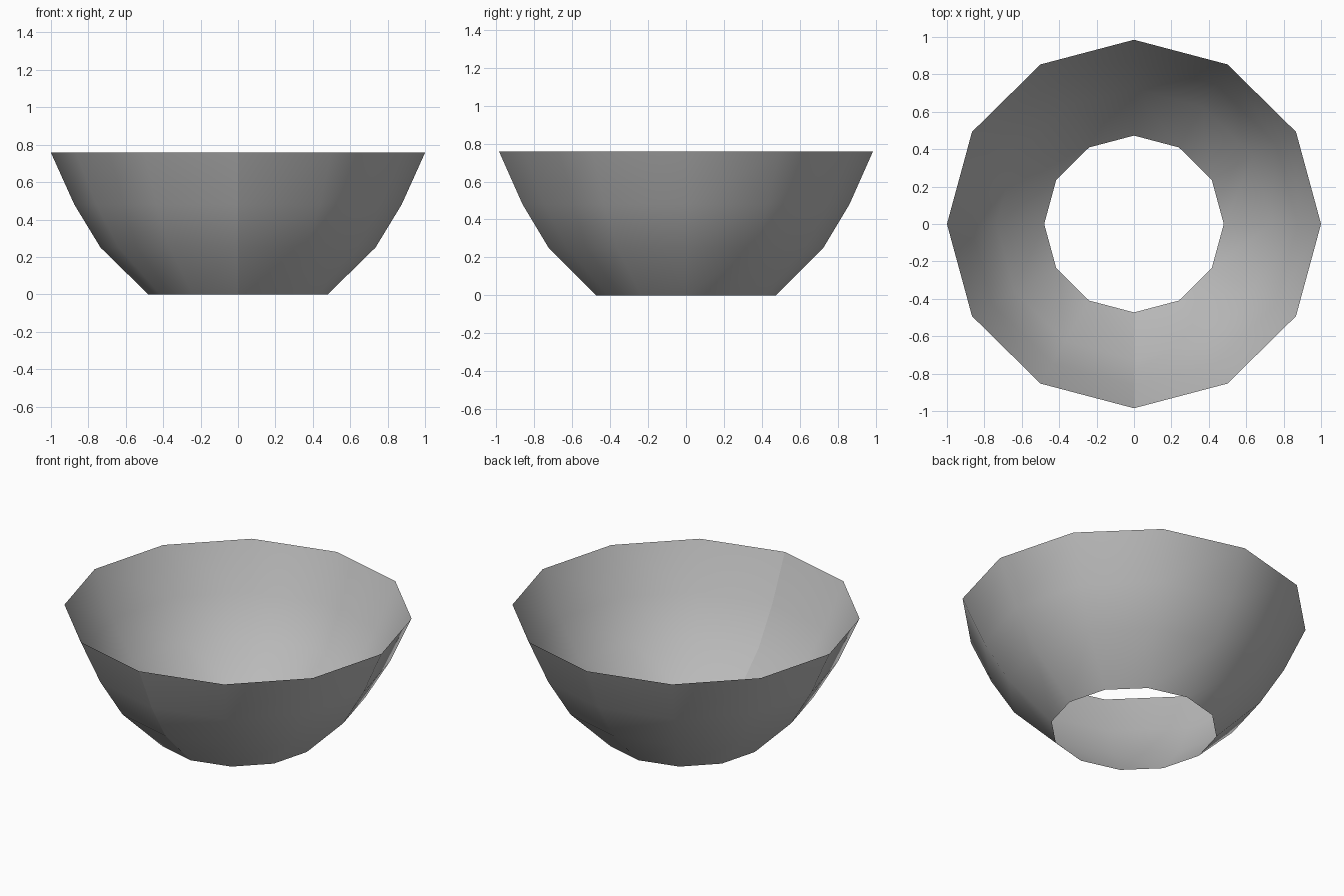
import bpy
import bmesh
import math
from mathutils import Matrix

cube = bpy.data.objects.get("Cube")
if cube:
    bpy.data.objects.remove(cube, do_unlink=True)

SIDES = 12
PROFILE = [(0.48, 0.0), (0.735, 0.25), (0.875, 0.48), (1.0, 0.757)]  # radius, height

# Grey material
grey = bpy.data.materials.new("grey")
grey.use_nodes = True
colour = (0.5, 0.5, 0.5, 1.0)
grey.diffuse_color = colour
grey.node_tree.nodes["Principled BSDF"].inputs["Base Color"].default_value = colour

# Bowl wall: profile spun from the front, open at rim and base, split seam at the front
bm = bmesh.new()
verts = [bm.verts.new((0, -r, z)) for r, z in PROFILE]
edges = [bm.edges.new(pair) for pair in zip(verts, verts[1:])]
bmesh.ops.spin(bm, geom=verts + edges, cent=(0, 0, 0), axis=(0, 0, 1),
               angle=math.tau, steps=SIDES, use_merge=False)

# Turn every face outward and shade smooth
bm.normal_update()
for face in bm.faces:
    face.smooth = True
    centre = face.calc_center_median()
    if face.normal.x * centre.x + face.normal.y * centre.y < 0:
        face.normal_flip()

# Slightly narrower from front to back
bmesh.ops.transform(bm, matrix=Matrix.Diagonal((1, 0.985, 1, 1)), verts=bm.verts)

mesh = bpy.data.meshes.new("bowl_wall")
bm.to_mesh(mesh)
bm.free()
mesh.materials.append(grey)
bowl = bpy.data.objects.new("bowl_wall", mesh)
bpy.context.collection.objects.link(bowl)
